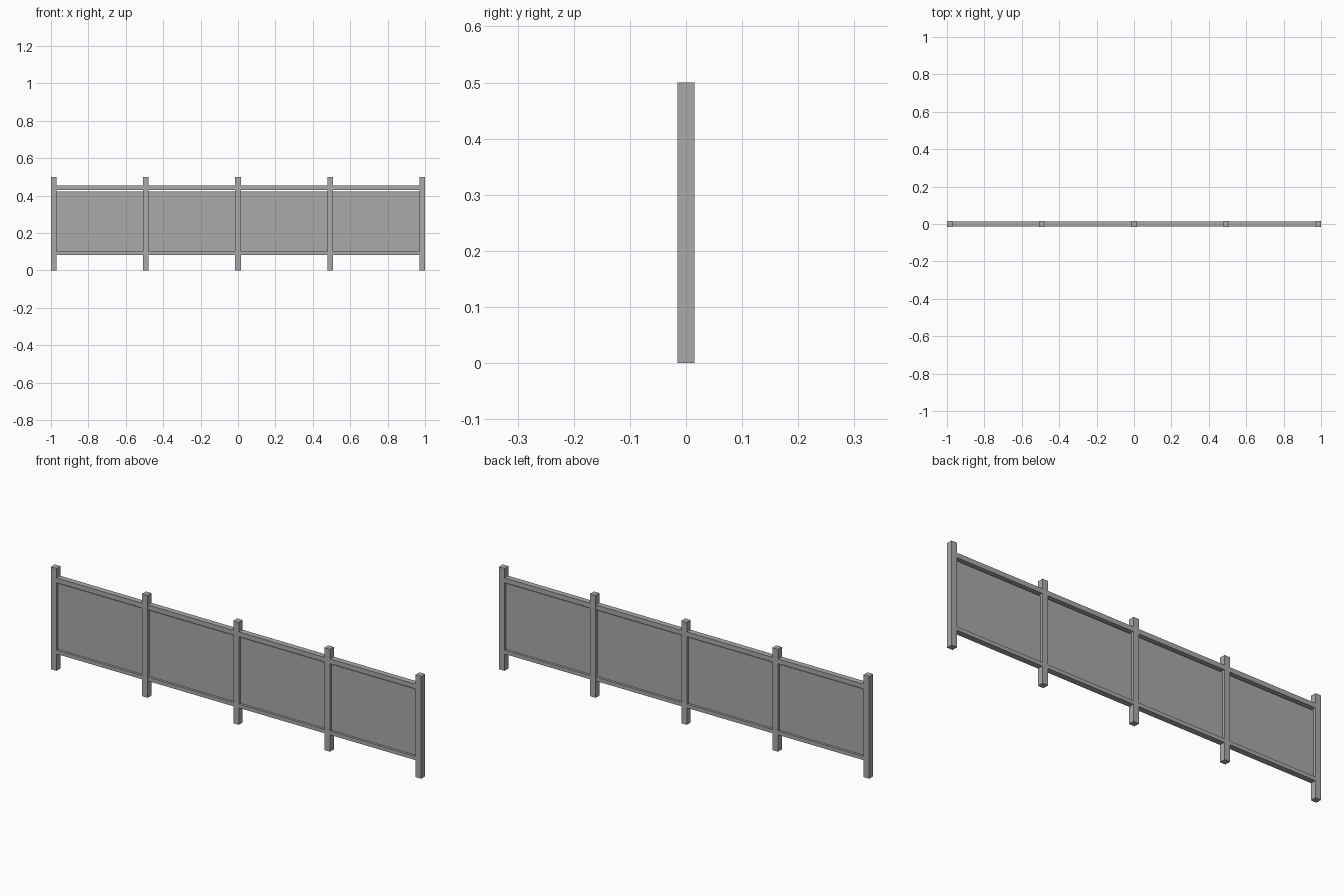
import bpy

cube = bpy.data.objects.get("Cube")
if cube:
    bpy.data.objects.remove(cube, do_unlink=True)

grey = bpy.data.materials.new("plain_grey")
grey.use_nodes = True
colour = (0.4, 0.4, 0.4, 1)
grey.diffuse_color = colour
grey.node_tree.nodes["Principled BSDF"].inputs["Base Color"].default_value = colour


def box(name, x, width, depth, bottom, top):
    bpy.ops.mesh.primitive_cube_add(size=1, location=(x, 0, (bottom + top) / 2))
    ob = bpy.context.object
    ob.name = name
    ob.scale = (width, depth, top - bottom)
    bpy.ops.object.transform_apply(location=False, rotation=False, scale=True)
    ob.data.materials.append(grey)


POST = 0.03
SPACING = (2 - POST) / 4

# Square posts
for i in range(5):
    box(f"post_{i + 1}", (i - 2) * SPACING, POST, POST, 0, 0.5)

# Rails and thin panel in each bay, with a narrow slot under the top rail
for i in range(4):
    x = (i - 1.5) * SPACING
    bay = SPACING - POST
    box(f"top_rail_{i + 1}", x, bay, 0.028, 0.43, 0.453)
    box(f"bottom_rail_{i + 1}", x, bay, 0.028, 0.082, 0.1)
    box(f"panel_{i + 1}", x, bay, 0.005, 0.1, 0.422)
